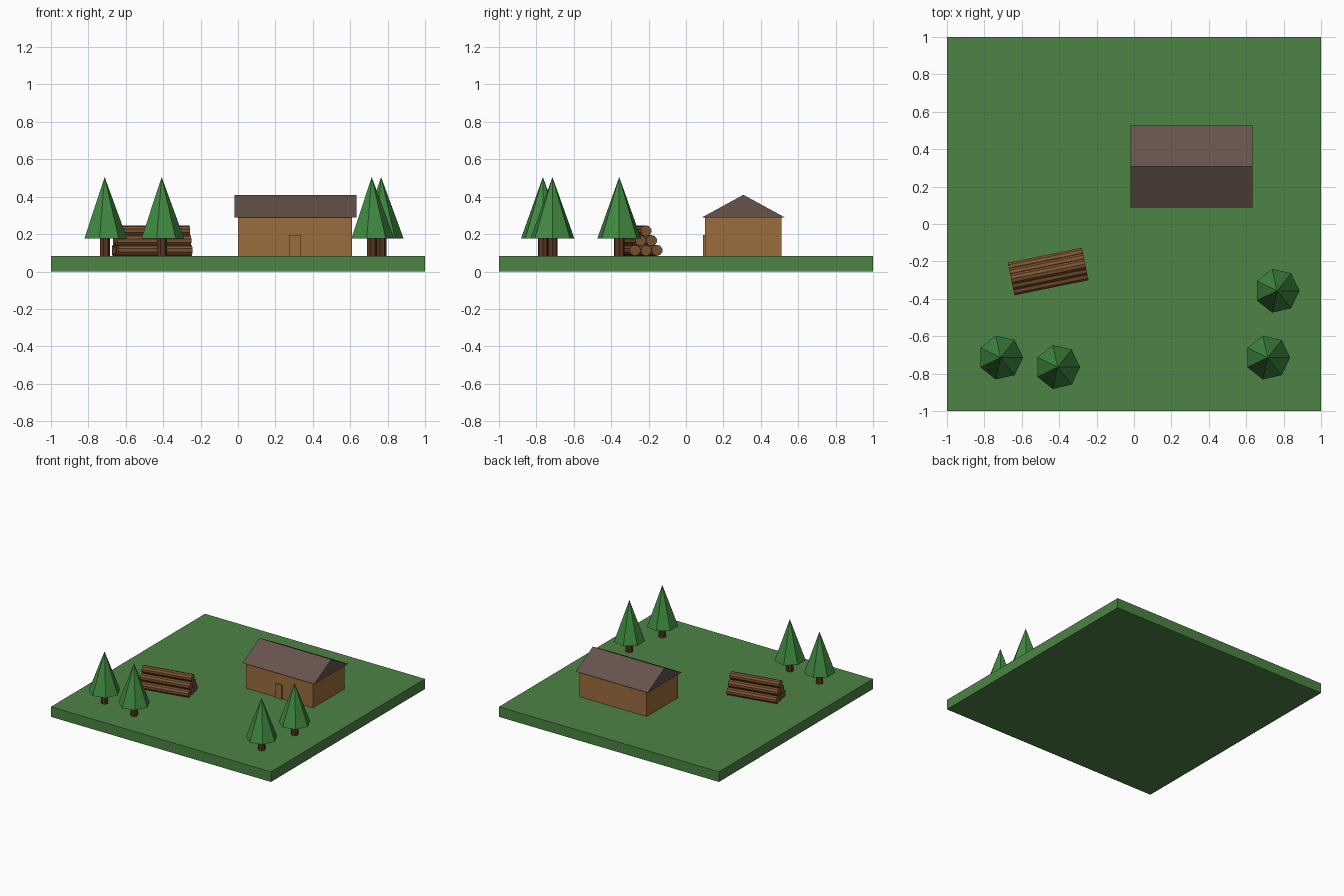
import bpy
import bmesh
from math import sin, cos, pi, radians, sqrt
from mathutils import Matrix, Vector

if "Cube" in bpy.data.objects:
    bpy.data.objects.remove(bpy.data.objects["Cube"])

GROUND = 0.083


def material(name, r, g, b):
    # display colour (0-255) to linear
    mat = bpy.data.materials.new(name)
    mat.diffuse_color = [(c / 255) ** 2.2 for c in (r, g, b)] + [1]
    mat.use_nodes = True
    mat.node_tree.nodes["Principled BSDF"].inputs["Base Color"].default_value = mat.diffuse_color
    return mat


grass = material("grass", 78, 130, 70)
wood = material("wood", 154, 108, 63)
shingle = material("shingle", 102, 84, 77)
needles = material("needles", 66, 136, 66)
bark = material("bark", 90, 58, 38)
log_wood = material("log_wood", 124, 84, 52)


def add_object(name, bm, mat, matrix=Matrix()):
    bmesh.ops.recalc_face_normals(bm, faces=bm.faces)
    mesh = bpy.data.meshes.new(name)
    bm.to_mesh(mesh)
    bm.free()
    mesh.materials.append(mat)
    obj = bpy.data.objects.new(name, mesh)
    obj.matrix_world = matrix
    bpy.context.collection.objects.link(obj)
    return obj


def box(name, low, high, mat):
    bm = bmesh.new()
    low, high = Vector(low), Vector(high)
    bmesh.ops.create_cube(bm, size=1)
    bmesh.ops.scale(bm, vec=high - low, verts=bm.verts)
    bmesh.ops.translate(bm, vec=(low + high) / 2, verts=bm.verts)
    return add_object(name, bm, mat)


def extrude(name, profile, offset, mat, matrix=Matrix()):
    bm = bmesh.new()
    face = bm.faces.new([bm.verts.new(p) for p in profile])
    top = bmesh.ops.extrude_face_region(bm, geom=[face], use_keep_orig=True)["geom"]
    moved = [v for v in top if isinstance(v, bmesh.types.BMVert)]
    bmesh.ops.translate(bm, vec=offset, verts=moved)
    return add_object(name, bm, mat, matrix)


def ring(radius, sides):
    return [(radius * cos(2 * pi * i / sides), radius * sin(2 * pi * i / sides), 0)
            for i in range(sides)]


# Ground slab
box("ground", (-1, -1, 0), (1, 1, GROUND), grass)

# Cabin: walls, door and solid gable roof
box("cabin_walls", (0, 0.102, GROUND), (0.61, 0.51, 0.29), wood)
box("cabin_door", (0.275, 0.092, GROUND), (0.333, 0.112, 0.196), wood)
gable = [(-0.02, 0.087, 0.29), (-0.02, 0.527, 0.29), (-0.02, 0.307, 0.41)]
extrude("cabin_roof", gable, (0.653, 0, 0), shingle)

# Trees: seven-sided cone on a short trunk
trees = [(-0.713, -0.714), (-0.408, -0.765), (0.715, -0.714), (0.765, -0.357)]
for n, (x, y) in enumerate(trees, 1):
    extrude(f"tree_trunk_{n}", ring(0.028, 7), (0, 0, 0.178 - GROUND), bark,
            Matrix.Translation((x, y, GROUND)))
    bm = bmesh.new()
    base = [bm.verts.new(p) for p in ring(0.12, 7)]
    tip = bm.verts.new((0, 0, 0.505 - 0.177))
    bm.faces.new(base)
    for i in range(7):
        bm.faces.new((base[i], base[(i + 1) % 7], tip))
    add_object(f"tree_foliage_{n}", bm, needles, Matrix.Translation((x, y, 0.177)))

# Log pile: rows of 3, 2 and 1, turned slightly
R, LENGTH = 0.03, 0.404
pile = Matrix.Translation((-0.459, -0.254, GROUND)) @ Matrix.Rotation(radians(11.5), 4, "Z")
for row in range(3):
    for k in range(3 - row):
        place = Matrix.Translation((-LENGTH / 2, (2 * k - 2 + row) * R, R + row * R * sqrt(3)))
        extrude(f"log_{row + 1}_{k + 1}", ring(R, 10), (0, 0, LENGTH), log_wood,
                pile @ place @ Matrix.Rotation(pi / 2, 4, "Y"))
